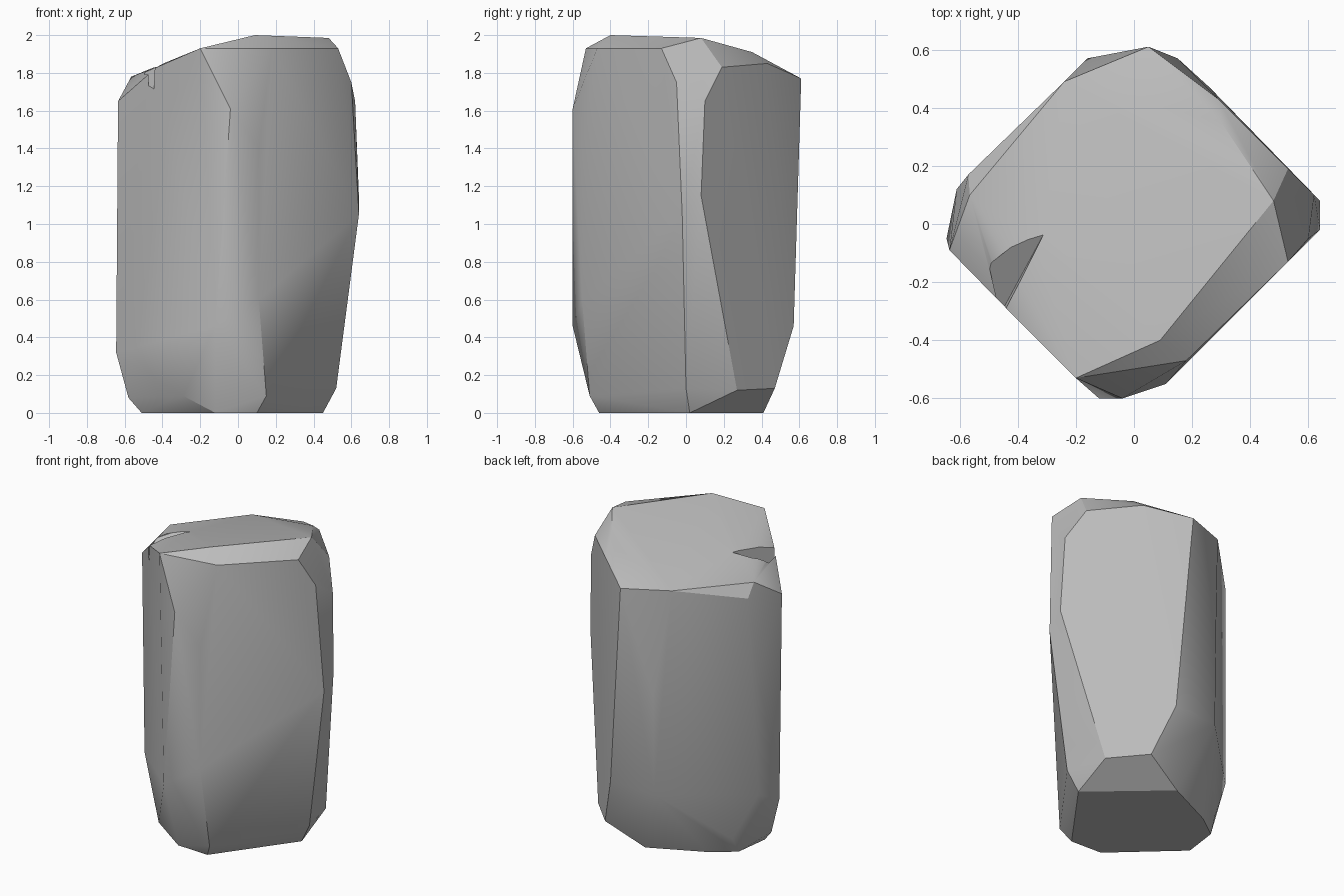
import bpy, bmesh, math

if "Cube" in bpy.data.objects:
    bpy.data.objects.remove(bpy.data.objects["Cube"], do_unlink=True)

stone = bpy.data.materials.new("grey_stone")
stone.use_nodes = True
GREY = (0.5, 0.5, 0.5, 1)
stone.diffuse_color = GREY
stone.node_tree.nodes["Principled BSDF"].inputs["Base Color"].default_value = GREY


def hull(name, corners):
    """Solid stone piece wrapped around its corner points."""
    bm = bmesh.new()
    for p in corners:
        bm.verts.new(p)
    out = bmesh.ops.convex_hull(bm, input=bm.verts[:])
    loose = [v for v in bm.verts if not v.link_faces]
    bmesh.ops.delete(bm, geom=loose, context='VERTS')
    bmesh.ops.recalc_face_normals(bm, faces=bm.faces[:])
    mesh = bpy.data.meshes.new(name)
    bm.to_mesh(mesh)
    bm.free()
    mesh.materials.append(stone)
    obj = bpy.data.objects.new(name, mesh)
    bpy.context.collection.objects.link(obj)
    return obj


# Chipped corners of the block, grouped by side
top = [(.09, -.4, 2), (.48, .08, 1.985), (.3, .35, 1.91)]
front = [(-.2, -.53, 1.93), (.18, -.47, 1.93), (-.04, -.6, 1.61), (-.12, -.6, .46),
         (.11, -.55, 1.4), (.11, -.55, .6), (-.29, -.41, .09), (.15, -.51, .09)]
right = [(.53, -.13, 1.93), (.53, .19, 1.83), (.6, -.05, 1.75), (.62, .1, 1.65),
         (.64, .08, 1.15), (.64, -.02, 1.05), (.52, 0, .13), (.45, .27, .12)]
back = [(.29, .43, 1.85), (.05, .61, 1.77), (-.24, .49, 1.785), (-.16, .57, 1.1),
        (.15, .57, .46), (-.16, .56, .45), (.26, .47, .13)]
left = [(-.43, -.3, 1.83), (-.565, .1, 1.78), (-.57, .17, 1.7), (-.635, -.09, 1.65),
        (-.61, .12, 1.2), (-.61, .12, .4), (-.645, -.05, .32), (-.58, -.06, .08),
        (-.47, .19, .1)]
base = [(.01, .41, 0), (-.33, .25, 0), (-.48, .14, 0), (-.51, -.09, 0),
        (-.12, -.45, 0), (.1, -.46, 0), (.45, .02, 0)]
rock = hull("rock", top + front + right + back + left + base)

# Wedge-shaped crack in the upper left shoulder
crack = hull("crack_cutter", [(-.27, .04, 1.9), (-.27, .04, 2.1), (-.5, -.14, 1.8),
                              (-.5, -.14, 2.1), (-.46, -.31, 1.7), (-.44, -.33, 2.1)])
crack.hide_render = True
crack.hide_viewport = True
cut = rock.modifiers.new("crack", 'BOOLEAN')
cut.operation = 'DIFFERENCE'
cut.solver = 'EXACT'
cut.object = crack

# Bake the cut, merge nearly flat triangles and keep only strong edges sharp
bpy.context.view_layer.objects.active = rock
rock.select_set(True)
bpy.ops.object.modifier_apply(modifier="crack")
bpy.data.objects.remove(crack, do_unlink=True)
bm = bmesh.new()
bm.from_mesh(rock.data)
bmesh.ops.dissolve_limit(bm, angle_limit=math.radians(2), verts=bm.verts[:], edges=bm.edges[:])
bm.to_mesh(rock.data)
bm.free()
bpy.ops.object.shade_smooth_by_angle(angle=math.radians(30))
